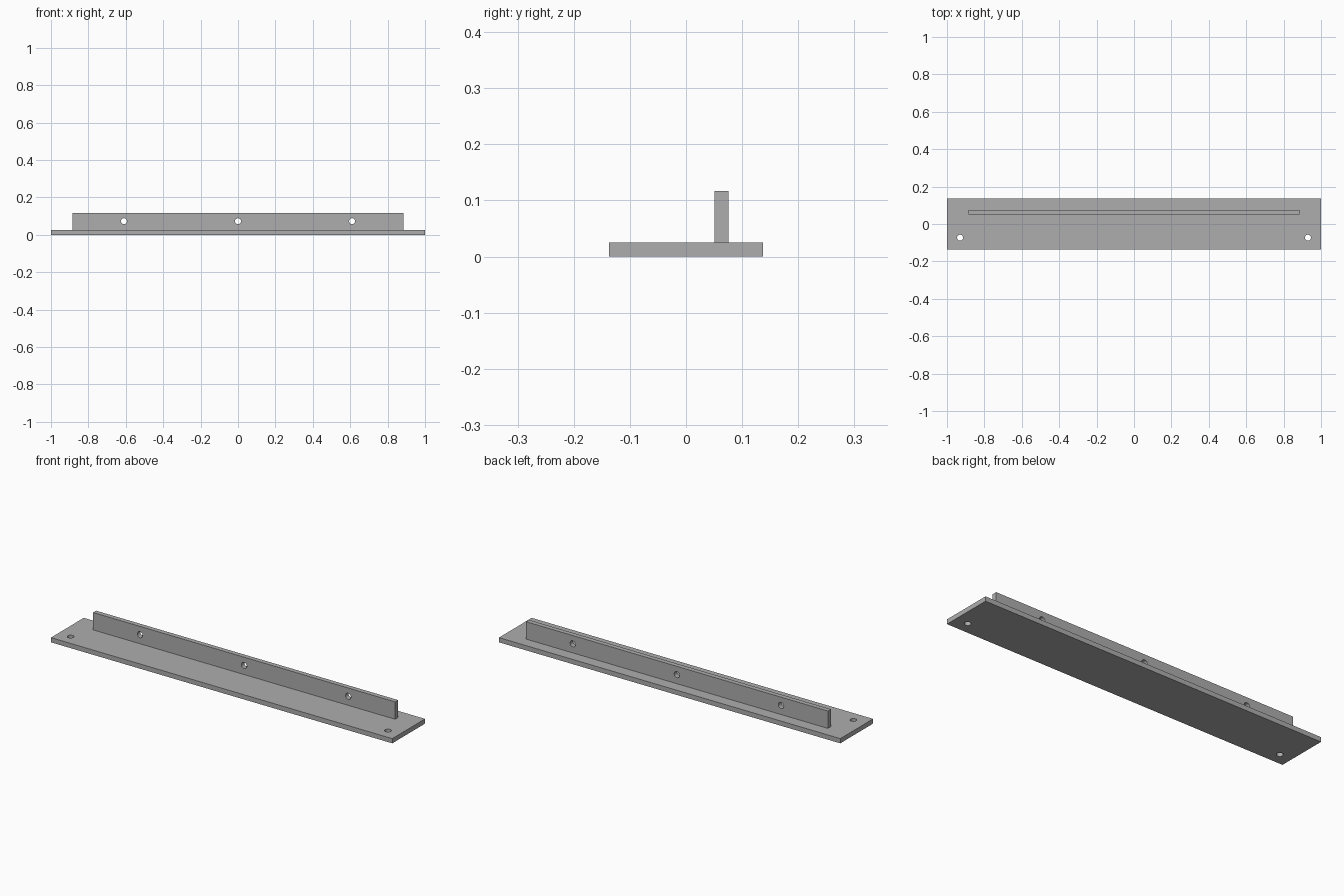
import bpy
from math import pi

cube = bpy.data.objects.get("Cube")
if cube:
    bpy.data.objects.remove(cube, do_unlink=True)

grey = bpy.data.materials.new("plain_grey")
grey.use_nodes = True
colour = (0.42, 0.42, 0.42, 1)
grey.diffuse_color = colour
grey.node_tree.nodes["Principled BSDF"].inputs["Base Color"].default_value = colour

HOLE_RADIUS = 0.016


def box(name, low, high):
    """Box between two opposite corners."""
    centre = [(a + b) / 2 for a, b in zip(low, high)]
    bpy.ops.mesh.primitive_cube_add(size=1, location=centre)
    obj = bpy.context.object
    obj.name = name
    obj.scale = [b - a for a, b in zip(low, high)]
    bpy.ops.object.transform_apply(location=False, rotation=False, scale=True)
    obj.data.materials.append(grey)
    return obj


def drill(obj, centre, rotation):
    """Cut a round hole right through a part."""
    bpy.ops.mesh.primitive_cylinder_add(
        vertices=32, radius=HOLE_RADIUS, depth=0.1, location=centre, rotation=rotation)
    cutter = bpy.context.object
    cutter.hide_render = True
    cutter.data.materials.append(grey)
    mod = obj.modifiers.new("hole", "BOOLEAN")
    mod.operation = "DIFFERENCE"
    mod.solver = "EXACT"
    mod.object = cutter
    bpy.context.view_layer.objects.active = obj
    bpy.ops.object.modifier_apply(modifier=mod.name)
    bpy.data.objects.remove(cutter, do_unlink=True)


# Flat base with a mounting hole near each front corner
base = box("base_plate", (-1, -0.137, 0), (1, 0.137, 0.025))
for x in (-0.93, 0.93):
    drill(base, (x, -0.073, 0.0125), (0, 0, 0))

# Upright rail with three holes along its length
rail = box("upright_rail", (-0.885, 0.051, 0.025), (0.885, 0.076, 0.117))
for x in (-0.61, 0, 0.61):
    drill(rail, (x, 0.0635, 0.073), (pi / 2, 0, 0))

# Smooth hole walls, sharp edges elsewhere
for part in (base, rail):
    bpy.ops.object.select_all(action="DESELECT")
    part.select_set(True)
    bpy.context.view_layer.objects.active = part
    bpy.ops.object.shade_smooth_by_angle(angle=pi / 6)
